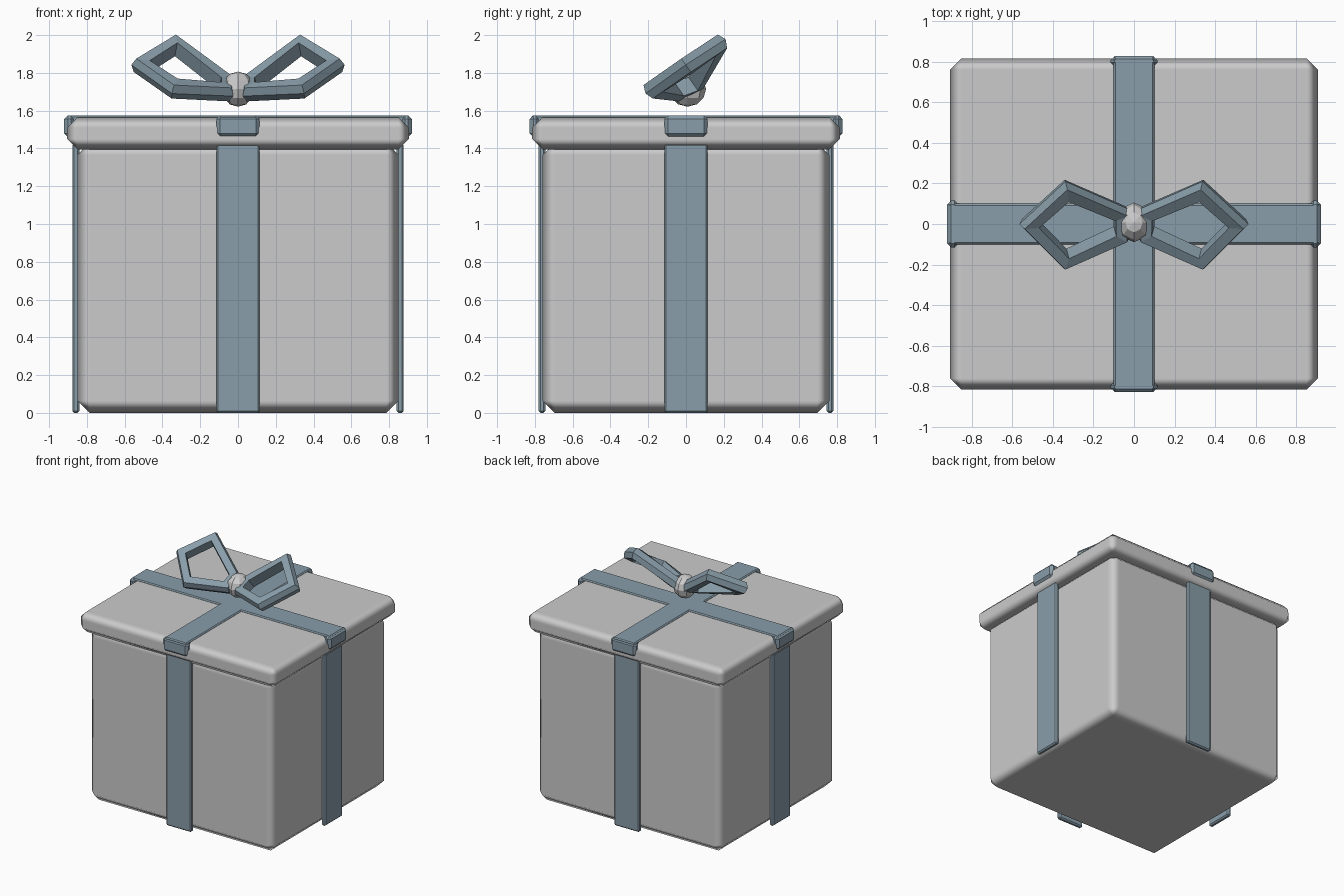
import bpy, bmesh, math
from mathutils import Vector

if "Cube" in bpy.data.objects:
    bpy.data.objects.remove(bpy.data.objects["Cube"])

ribbon_mat = bpy.data.materials.new("ribbon_blue_grey")
ribbon_mat.diffuse_color = (0.25, 0.34, 0.40, 1)
ribbon_mat.use_nodes = True
ribbon_mat.node_tree.nodes["Principled BSDF"].inputs["Base Color"].default_value = ribbon_mat.diffuse_color


def finish(name, bm, mat=None):
    bmesh.ops.recalc_face_normals(bm, faces=bm.faces)
    me = bpy.data.meshes.new(name)
    bm.to_mesh(me)
    bm.free()
    ob = bpy.data.objects.new(name, me)
    bpy.context.collection.objects.link(ob)
    if mat:
        me.materials.append(mat)
    return ob


def box(name, lo, hi, bevel, mat=None, smooth=False):
    """Chamfered box between two corners."""
    lo, hi = Vector(lo), Vector(hi)
    bm = bmesh.new()
    bmesh.ops.create_cube(bm, size=1)
    for v in bm.verts:
        v.co = Vector(a * b for a, b in zip(v.co, hi - lo)) + (lo + hi) / 2
    ob = finish(name, bm, mat)
    m = ob.modifiers.new("bevel", 'BEVEL')
    m.width = bevel
    m.segments = 1
    if smooth:
        ob.data.polygons.foreach_set("use_smooth", [True] * 6)
        m.harden_normals = True
    return ob


# Box body and overhanging lid
box("box_body", (-0.85, -0.76, 0), (0.85, 0.76, 1.43), 0.065, smooth=True)
box("lid", (-0.905, -0.815, 1.395), (0.905, 0.815, 1.565), 0.055, smooth=True)

# Ribbons crossing the lid
box("lid_ribbon_long", (-0.91, -0.1, 1.54), (0.91, 0.1, 1.575), 0.008, ribbon_mat)
box("lid_ribbon_short", (-0.1, -0.82, 1.54), (0.1, 0.82, 1.575), 0.008, ribbon_mat)

# Side ribbons and the folds over the lid edge
W = 0.115
for s, label in ((-1, "a"), (1, "b")):
    def x_side(name, a, b, z0, z1, bev):
        x0, x1 = sorted((s * a, s * b))
        box(name + "_x_" + label, (x0, -W, z0), (x1, W, z1), bev, ribbon_mat)

    def y_side(name, a, b, z0, z1, bev):
        y0, y1 = sorted((s * a, s * b))
        box(name + "_y_" + label, (-W, y0, z0), (W, y1, z1), bev, ribbon_mat)

    x_side("side_ribbon", 0.84, 0.877, 0, 1.425, 0.01)
    y_side("side_ribbon", 0.745, 0.78, 0, 1.425, 0.01)
    x_side("ribbon_fold", 0.865, 0.921, 1.46, 1.575, 0.02)
    y_side("ribbon_fold", 0.775, 0.828, 1.46, 1.575, 0.02)


# Bow loops: angular five-point ring swept with a five-sided section
def bow_loop(name, side):
    path = [Vector(p) for p in ((0.04, 0.065, 1.75), (0.335, 0.193, 1.967),
                                (0.545, 0.0, 1.84), (0.345, -0.2, 1.70),
                                (0.04, -0.065, 1.685))]
    n = Vector((-0.15, -0.57, 0.82)).normalized()
    w, h, bulge = 0.055, 0.044, 0.015
    bm = bmesh.new()
    rings = []
    for i, p in enumerate(path):
        d0 = (p - path[i - 1]).normalized()
        d1 = (path[(i + 1) % 5] - p).normalized()
        m = (d0.cross(n) + d1.cross(n)).normalized()       # mitre direction
        if m.dot(p - Vector((0.3, 0, 1.82))) < 0:
            m = -m
        k = min(1 / max(abs(m.dot(d0.cross(n).normalized())), 0.3), 1.7)
        pts = (p + n * h, p + m * bulge * k, p - n * h,
               p - m * w * k - n * h, p - m * w * k + n * h)
        rings.append([bm.verts.new((q.x * side, q.y, q.z)) for q in pts])
    for i in range(5):
        a, b = rings[i], rings[(i + 1) % 5]
        for j in range(5):
            jn = (j + 1) % 5
            bm.faces.new((a[j], a[jn], b[jn], b[j]))
    return finish(name, bm, ribbon_mat)


bow_loop("bow_loop_left", -1)
bow_loop("bow_loop_right", 1)

# Faceted knot
bm = bmesh.new()
bmesh.ops.create_uvsphere(bm, u_segments=8, v_segments=6, radius=1)
for v in bm.verts:
    v.co = Vector((v.co.x * 0.087, v.co.y * 0.098 + 0.008, v.co.z * 0.093 + 1.714))
finish("bow_knot", bm)
